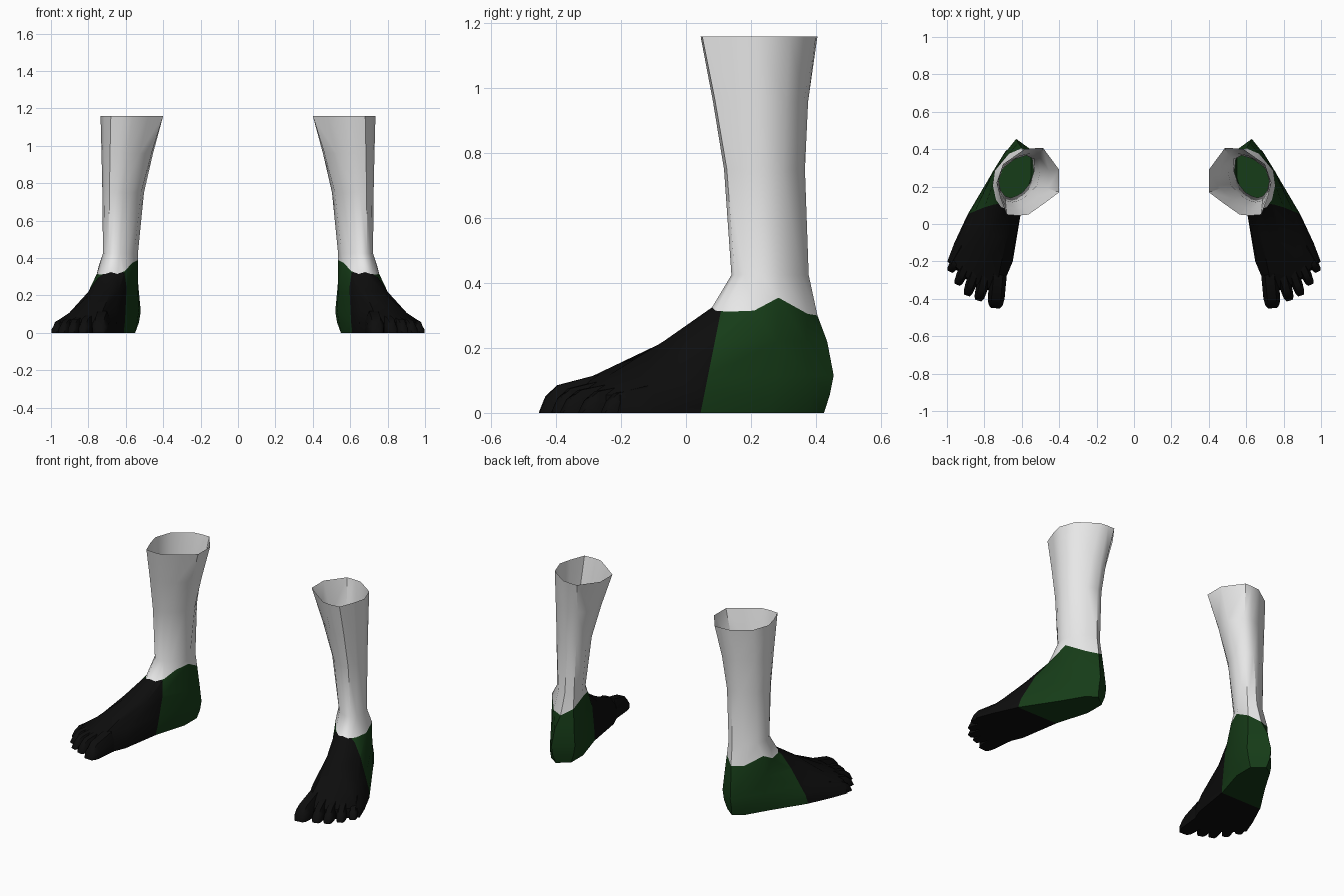
import bpy, bmesh
from mathutils import Vector

if "Cube" in bpy.data.objects:
    bpy.data.objects.remove(bpy.data.objects["Cube"])


def material(name, rgb):
    m = bpy.data.materials.new(name)
    m.diffuse_color = (*rgb, 1)
    m.use_nodes = True
    m.node_tree.nodes["Principled BSDF"].inputs["Base Color"].default_value = m.diffuse_color
    return m


PALE = material("pale_grey", (0.8, 0.8, 0.8))
GREEN = material("dark_green", (0.008, 0.045, 0.009))
BLACK = material("near_black", (0.004, 0.004, 0.004))


def finish(name, bm, mats, angle):
    """Turn a bmesh into a smooth object mirrored across x = 0."""
    me = bpy.data.meshes.new(name)
    bm.to_mesh(me)
    bm.free()
    for m in mats:
        me.materials.append(m)
    ob = bpy.data.objects.new(name, me)
    bpy.context.collection.objects.link(ob)
    ob.modifiers.new("other_side", 'MIRROR').use_mirror_merge = False
    bpy.ops.object.select_all(action='DESELECT')
    ob.select_set(True)
    bpy.context.view_layer.objects.active = ob
    bpy.ops.object.shade_smooth_by_angle(angle=angle)
    return ob


def loft(bm, rings):
    """Skin consecutive rings of points; return vertex rings and faces."""
    vs = [[bm.verts.new(p) for p in r] for r in rings]
    faces = []
    for a, b in zip(vs, vs[1:]):
        n = len(a)
        faces.append([bm.faces.new((a[i], a[(i + 1) % n], b[(i + 1) % n], b[i]))
                      for i in range(n)])
    return vs, faces


# Outlines run from the heel, along the outer side, round the toes, back inside
sole = [(.62, .425), (.68, .385), (.76, .25), (.89, .05), (.96, -.1), (.998, -.2),
        (.86, -.33), (.72, -.37), (.65, -.2), (.61, .05), (.55, .25), (.55, .37)]
low = [(.63, .443), (.69, .385), (.76, .27), (.885, .05), (.95, -.1), (.98, -.2),
       (.86, -.32), (.72, -.36), (.648, -.2), (.607, .05), (.54, .25), (.53, .375)]
ball = [(.63, .455), (.69, .38), (.755, .28), (.86, .05), (.895, -.07), (.89, -.15),
        (.81, -.24), (.725, -.285), (.655, -.18), (.605, .06), (.53, .25), (.52, .375)]
instep = [(.62, .435), (.68, .37), (.75, .28), (.80, .09), (.80, 0), (.775, -.05),
          (.73, -.07), (.68, -.065), (.64, -.02), (.60, .08), (.535, .25), (.53, .37)]
ankle = [(.60, .405), (.67, .375), (.745, .285), (.755, .21), (.738, .13), (.71, .09),
         (.68, .08), (.645, .09), (.605, .12), (.565, .18), (.535, .265), (.54, .36)]
shin = [(.59, .378), (.65, .355), (.705, .29), (.722, .23), (.712, .18), (.69, .15),
        (.66, .14), (.63, .15), (.595, .17), (.555, .22), (.535, .28), (.545, .35)]
calf = [(.53, .405), (.585, .40), (.70, .32), (.735, .22), (.715, .14), (.68, .05),
        (.62, .045), (.565, .05), (.48, .11), (.40, .17), (.40, .29), (.485, .405)]
# The upper edge of the coloured foot rises on both sides of the ankle
edge_z = [.30, .305, .355, .315, .312, .315, .325, .315, .33, .375, .39, .34]


def level(pts, z):
    return [(x, y, z) for x, y in pts]


def between(w, z):
    """Ring between shin and calf, drawn in slightly at the back."""
    return [(a[0] + (b[0] - a[0]) * w,
             a[1] + (b[1] - a[1]) * w - (.018 if a[1] > .3 else 0), z)
            for a, b in zip(shin, calf)]


# Leg and foot as one open tube
bm = bmesh.new()
rings = [level(sole, 0), level(low, .055), level(ball, .115), level(instep, .22),
         [(x, y, z) for (x, y), z in zip(ankle, edge_z)],
         level(shin, .425), between(.24, .75), between(.6, .96), level(calf, 1.16)]
vs, bands = loft(bm, rings)
foot = [f for band in bands[:4] for f in band]
foot.append(bm.faces.new(vs[0][::-1]))
for f in foot:
    f.material_index = 1

# Cut the foot where the black front meets the green heel
normal, point = Vector((0, -1, .2)), Vector((0, .045, 0))
geom = set(foot)
for f in foot:
    geom.update(f.verts)
    geom.update(f.edges)
bmesh.ops.bisect_plane(bm, geom=list(geom), plane_co=point, plane_no=normal)
for f in bm.faces:
    if f.material_index == 1 and (f.calc_center_median() - point).dot(normal) > 0:
        f.material_index = 2
finish("legs_and_feet", bm, [PALE, GREEN, BLACK], .7)

# Toes: tip position, root position, half width, root height
toes = [((.742, -.45), (.725, -.27), .045, .118),
        ((.832, -.41), (.785, -.24), .031, .105),
        ((.893, -.383), (.83, -.2), .029, .098),
        ((.945, -.325), (.87, -.16), .028, .092),
        ((.984, -.255), (.91, -.12), .026, .085)]
profile = [(-1, 0), (1, 0), (1, .55), (.55, 1), (-.55, 1), (-1, .55)]
bm = bmesh.new()
for tip, root, half, height in toes:
    tip, root = Vector(tip), Vector(root)
    side = (tip - root).normalized()
    side = Vector((-side.y, side.x))
    rings = []
    for t, w, h in ((0, 1, 1), (.7, 1, .72), (.9, .85, .42), (1, .55, .06)):
        c = root.lerp(tip, t)
        rings.append([(*(c + side * a * half * w), b * height * h) for a, b in profile])
    ends, _ = loft(bm, rings)
    bm.faces.new(ends[0][::-1])
    bm.faces.new(ends[-1])
bmesh.ops.recalc_face_normals(bm, faces=bm.faces[:])
finish("toes", bm, [BLACK], .7)
